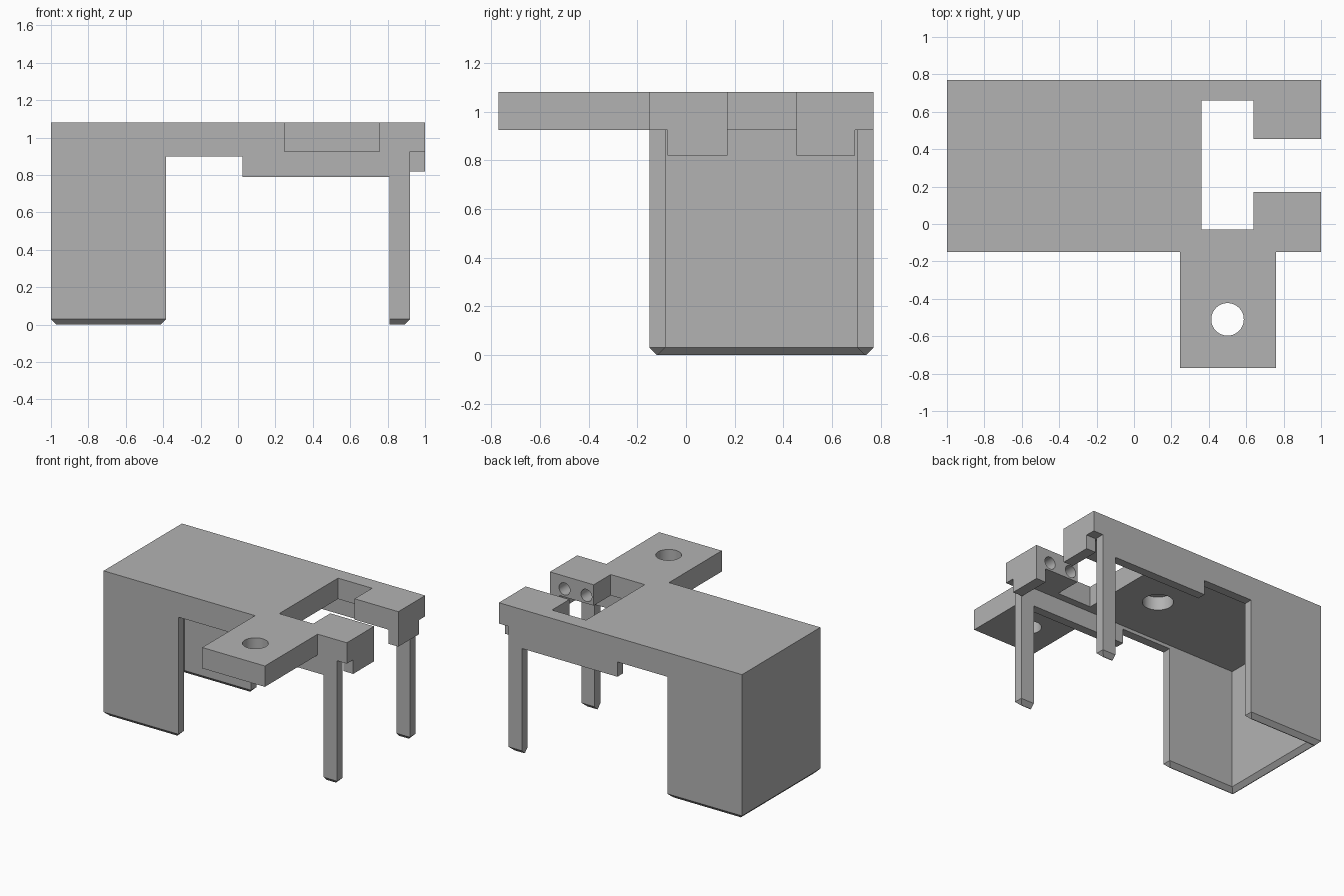
import bpy
import bmesh
from math import radians
from mathutils import Matrix, Vector

if "Cube" in bpy.data.objects:
    bpy.data.objects.remove(bpy.data.objects["Cube"], do_unlink=True)

grey = bpy.data.materials.new("plain_grey")
grey.use_nodes = True
grey.diffuse_color = (0.45, 0.45, 0.45, 1)
grey.node_tree.nodes["Principled BSDF"].inputs["Base Color"].default_value = grey.diffuse_color

# Shared levels
TOP, UNDER, CHAMFER, WALL = 1.08, 0.925, 0.03, 0.065
LEFT, RIGHT, FRONT, BACK = -1.0, 1.0, -0.15, 0.77


def finish(name, bm):
    bmesh.ops.recalc_face_normals(bm, faces=bm.faces)
    mesh = bpy.data.meshes.new(name)
    bm.to_mesh(mesh)
    bm.free()
    mesh.materials.append(grey)
    obj = bpy.data.objects.new(name, mesh)
    bpy.context.collection.objects.link(obj)
    return obj


def extrude(name, points, direction):
    """Sweep a flat outline along a direction."""
    bm = bmesh.new()
    face = bm.faces.new([bm.verts.new(p) for p in points])
    swept = bmesh.ops.extrude_face_region(bm, geom=[face], use_keep_orig=True)
    verts = [g for g in swept["geom"] if isinstance(g, bmesh.types.BMVert)]
    bmesh.ops.translate(bm, vec=direction, verts=verts)
    return finish(name, bm)


def box(name, x, y, z, taper=(0, 0, 0, 0)):
    """Box whose base may be drawn in on its -x, +x, -y and +y sides."""
    bm = bmesh.new()
    bmesh.ops.create_cube(bm, size=1)
    for v in bm.verts:
        low = v.co.z < 0
        px = x[0] + taper[0] * low if v.co.x < 0 else x[1] - taper[1] * low
        py = y[0] + taper[2] * low if v.co.y < 0 else y[1] - taper[3] * low
        v.co = Vector((px, py, z[0] if low else z[1]))
    return finish(name, bm)


def bore(target, centre, radius, depth, along="Z"):
    """Cut a round hole centred on a point."""
    bm = bmesh.new()
    turn = Matrix.Rotation(radians(90), 4, "X") if along == "Y" else Matrix()
    bmesh.ops.create_cone(bm, cap_ends=True, segments=48, radius1=radius, radius2=radius,
                          depth=depth, matrix=Matrix.Translation(centre) @ turn)
    cutter = finish("bore_cutter", bm)
    cutter.hide_render = True
    mod = target.modifiers.new("bore", "BOOLEAN")
    mod.operation, mod.solver, mod.object = "DIFFERENCE", "EXACT", cutter
    bpy.context.view_layer.objects.active = target
    bpy.ops.object.modifier_apply(modifier=mod.name)
    bpy.data.objects.remove(cutter, do_unlink=True)


# Deck with front tab and the slotted opening on its side
outline = [(LEFT, FRONT), (0.245, FRONT), (0.245, -0.77), (0.76, -0.77), (0.76, FRONT),
           (RIGHT, FRONT), (RIGHT, 0.17), (0.64, 0.17), (0.64, -0.03), (0.36, -0.03),
           (0.36, 0.66), (0.64, 0.66), (0.64, 0.455), (RIGHT, 0.455), (RIGHT, BACK), (LEFT, BACK)]
deck = extrude("deck", [(x, y, UNDER) for x, y in outline], (0, 0, TOP - UNDER))

# Tab hole, blind socket below and two screw holes in the slot
bore(deck, (0.5, -0.51, 1.0), 0.087, 0.5)
bore(deck, (0.05, 0.31, UNDER), 0.105, 0.2)
for x in (0.70, 0.88):
    bore(deck, (x, 0.17, 0.985), 0.045, 0.24, "Y")
for o in bpy.context.selected_objects:
    o.select_set(False)
deck.select_set(True)
bpy.context.view_layer.objects.active = deck
bpy.ops.object.shade_smooth_by_angle(angle=radians(30))

# Front and back walls with their feet
profile = [(LEFT, UNDER), (LEFT, CHAMFER), (-0.385, CHAMFER), (-0.385, 0.90), (0.025, 0.90),
           (0.025, 0.79), (0.81, 0.79), (0.81, CHAMFER), (0.92, CHAMFER), (0.92, UNDER)]
for side, y in (("front", FRONT), ("back", BACK - WALL)):
    extrude(side + "_wall", [(x, y, z) for x, z in profile], (0, WALL, 0))
    span = (y, y + WALL)
    box(side + "_wide_foot", (LEFT, -0.385), span, (0, CHAMFER), [CHAMFER] * 4)
    box(side + "_leg_foot", (0.81, 0.92), span, (0, CHAMFER), (0, CHAMFER, CHAMFER, CHAMFER))

# Closed end wall and its foot
box("end_wall", (LEFT, LEFT + WALL), (FRONT + WALL, BACK - WALL), (CHAMFER, UNDER))
box("end_foot", (LEFT, LEFT + WALL), (FRONT, BACK), (0, CHAMFER), [CHAMFER] * 4)

# Lips hanging from the open end
for side, span in (("front", (-0.075, 0.17)), ("back", (0.455, 0.695))):
    box(side + "_lip", (0.92, RIGHT), span, (0.82, UNDER))
